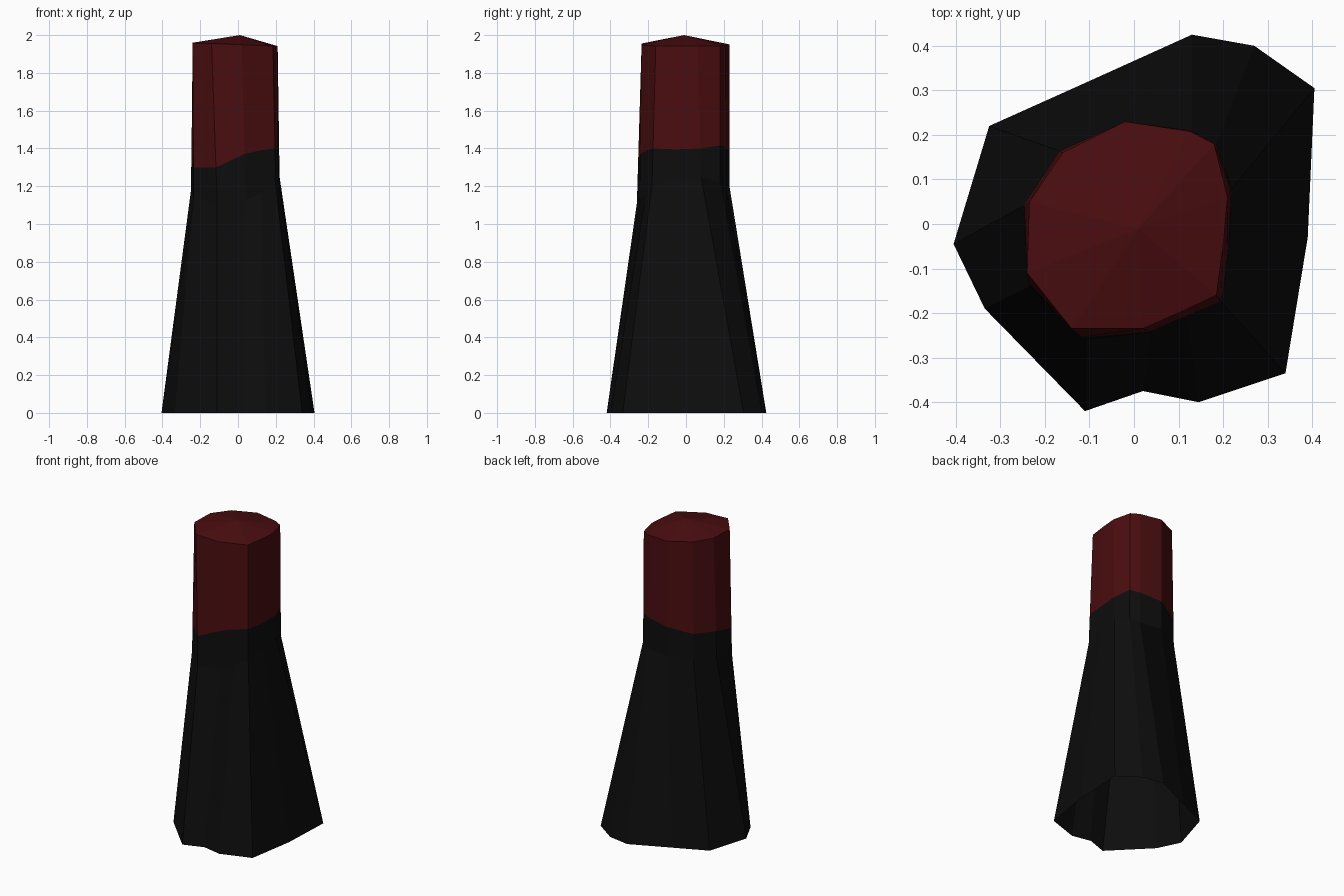
import bpy
import bmesh

default_cube = bpy.data.objects.get("Cube")
if default_cube:
    bpy.data.objects.remove(default_cube, do_unlink=True)


def make_material(name, colour):
    material = bpy.data.materials.new(name)
    material.use_nodes = True
    material.diffuse_color = colour
    shader = next(n for n in material.node_tree.nodes if n.type == "BSDF_PRINCIPLED")
    shader.inputs["Base Color"].default_value = colour
    shader.inputs["Roughness"].default_value = 0.9
    return material


def build_loft(name, rings, material, apex=None):
    """Join successive rings with quads and optionally close the last with a fan."""
    bm = bmesh.new()
    loops = [[bm.verts.new(point) for point in ring] for ring in rings]
    count = len(loops[0])
    for lower, upper in zip(loops, loops[1:]):
        for i in range(count):
            j = (i + 1) % count
            bm.faces.new((lower[i], lower[j], upper[j], upper[i]))
    if apex:
        tip = bm.verts.new(apex)
        last = loops[-1]
        for i in range(count):
            bm.faces.new((last[i], last[(i + 1) % count], tip))
    mesh = bpy.data.meshes.new(name)
    bm.to_mesh(mesh)
    bm.free()
    mesh.materials.append(material)
    part = bpy.data.objects.new(name, mesh)
    bpy.context.collection.objects.link(part)
    return part


def lift(outline, heights):
    return [(x, y, z) for (x, y), z in zip(outline, heights)]


# Irregular outlines, counter-clockwise from the -x side
foot_outline = [
    (-.405, -.045), (-.335, -.19), (-.11, -.42), (.02, -.375),
    (.145, -.4), (.34, -.335), (.39, -.03), (.405, .305),
    (.27, .4), (.13, .425), (-.12, .312), (-.325, .22),
]
neck_outline = [
    (-.25, .04), (-.235, -.14), (-.11, -.26), (.04, -.245),
    (.12, -.212), (.2, -.18), (.215, -.05), (.22, .08),
    (.185, .18), (.13, .21), (-.02, .23), (-.17, .165),
]
rim_outline = [
    (-.235, .05), (-.24, -.11), (-.14, -.235), (.02, -.235),
    (.11, -.195), (.185, -.16), (.2, -.05), (.21, .06),
    (.18, .18), (.125, .208), (-.02, .23), (-.16, .16),
]

# Uneven heights of the neck bend and of the colour boundary
neck_heights = [1.17, 1.13, 1.11, 1.13, 1.16, 1.2, 1.23, 1.25, 1.22, 1.2, 1.2, 1.18]
seam_heights = [1.35, 1.3, 1.3, 1.37, 1.39, 1.4, 1.395, 1.4, 1.415, 1.405, 1.39, 1.355]

foot = [(x, y, 0) for x, y in foot_outline]
neck = lift(neck_outline, neck_heights)
rim = [(x, y, 1.95 - x * .04) for x, y in rim_outline]

# The seam lies on the straight wall between neck and rim
seam = []
for low, high, height in zip(neck, rim, seam_heights):
    t = (height - low[2]) / (high[2] - low[2])
    seam.append((low[0] + (high[0] - low[0]) * t, low[1] + (high[1] - low[1]) * t, height))

black = make_material("soot black", (.004, .004, .004, 1))
red = make_material("dark red", (.068, .004, .005, 1))

# Flared sleeve, open at the bottom
build_loft("flared_sleeve", [foot, neck, seam], black)

# Cap with a shallow pointed top
build_loft("red_cap", [seam, rim], red, apex=(.01, -.01, 2))
